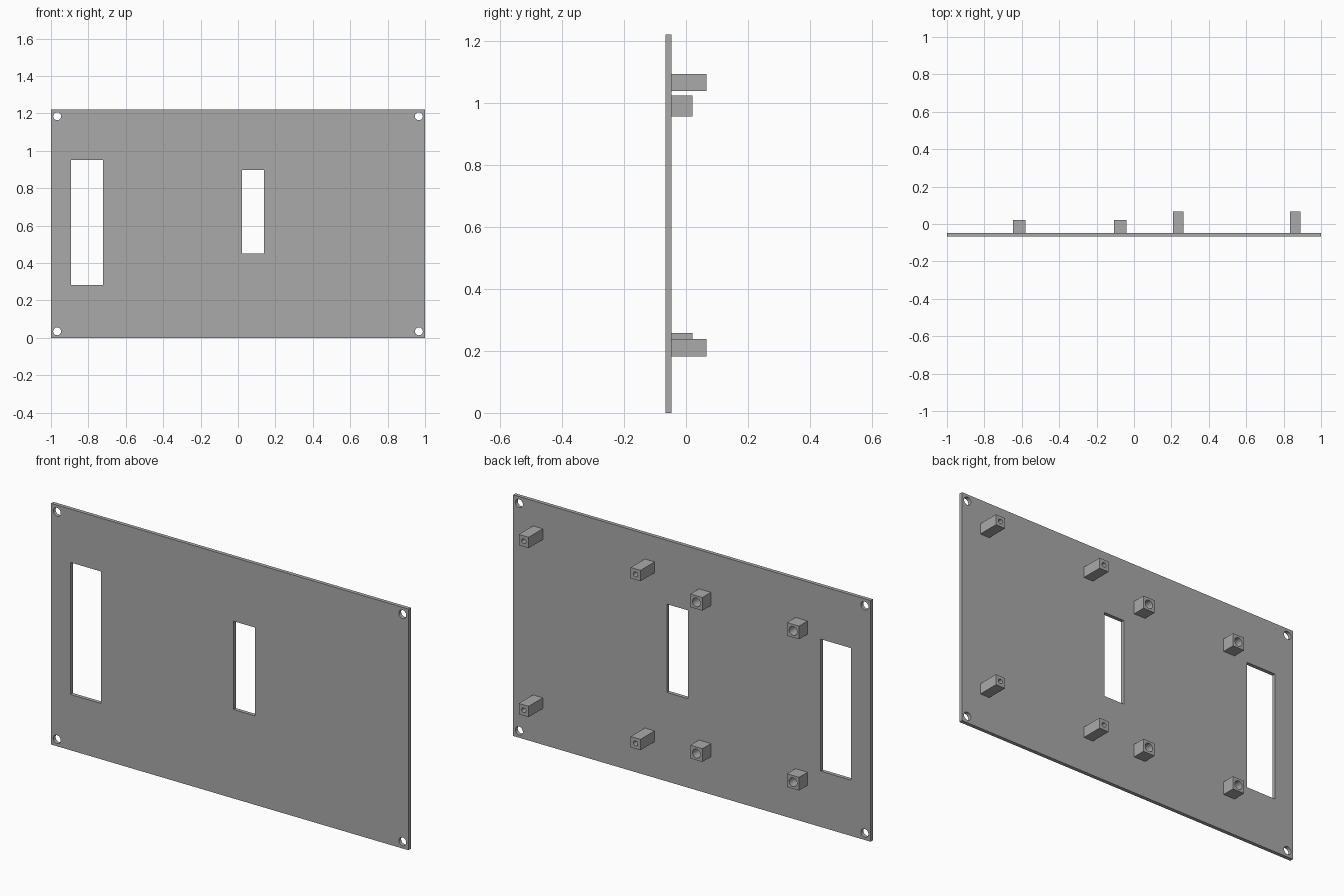
import bpy, bmesh
from math import pi
from mathutils import Matrix

if "Cube" in bpy.data.objects:
    bpy.data.objects.remove(bpy.data.objects["Cube"])

FRONT, BACK, TOP = -0.066, -0.047, 1.22

grey = bpy.data.materials.new("grey")
grey.use_nodes = True
grey.diffuse_color = (0.4, 0.4, 0.4, 1)
grey.node_tree.nodes["Principled BSDF"].inputs["Base Color"].default_value = grey.diffuse_color


def add_box(bm, x0, x1, y0, y1, z0, z1):
    centre = ((x0 + x1) / 2, (y0 + y1) / 2, (z0 + z1) / 2)
    size = (x1 - x0, y1 - y0, z1 - z0, 1)
    bmesh.ops.create_cube(bm, size=1, matrix=Matrix.Translation(centre) @ Matrix.Diagonal(size))


def add_rod(bm, x, z, radius, y0, y1):
    place = Matrix.Translation((x, (y0 + y1) / 2, z)) @ Matrix.Rotation(pi / 2, 4, "X")
    bmesh.ops.create_cone(bm, cap_ends=True, segments=32, radius1=radius, radius2=radius,
                          depth=y1 - y0, matrix=place)


def make_object(name, bm):
    mesh = bpy.data.meshes.new(name)
    bm.to_mesh(mesh)
    bm.free()
    mesh.materials.append(grey)
    obj = bpy.data.objects.new(name, mesh)
    bpy.context.collection.objects.link(obj)
    return obj


def cut_object(name, body, holes):
    """Subtract the hole shapes from the body and keep a clean mesh."""
    obj = make_object(name, body)
    cutter = make_object(name + "_cutter", holes)
    cutter.hide_render = True
    mod = obj.modifiers.new("holes", "BOOLEAN")
    mod.operation, mod.solver, mod.object = "DIFFERENCE", "EXACT", cutter
    graph = bpy.context.evaluated_depsgraph_get()
    result = bpy.data.meshes.new_from_object(obj.evaluated_get(graph))
    obj.modifiers.clear()
    obj.data = result
    bpy.data.objects.remove(cutter)
    bpy.ops.object.select_all(action="DESELECT")
    obj.select_set(True)
    bpy.context.view_layer.objects.active = obj
    bpy.ops.object.shade_smooth_by_angle(angle=pi / 6)


# Panel with two windows and four corner screw holes
panel, holes = bmesh.new(), bmesh.new()
add_box(panel, -1, 1, FRONT, BACK, 0, TOP)
add_box(holes, -0.892, -0.721, FRONT - 0.1, BACK + 0.1, 0.282, 0.95)
add_box(holes, 0.022, 0.14, FRONT - 0.1, BACK + 0.1, 0.45, 0.897)
for x in (-0.967, 0.967):
    for z in (0.035, TOP - 0.035):
        add_rod(holes, x, z, 0.021, FRONT - 0.1, BACK + 0.1)
cut_object("panel", panel, holes)


# Square bored standoffs on the back
def standoffs(name, xs, zs, half, tip, bore):
    for i, x in enumerate(xs):
        for j, z in enumerate(zs):
            post, hole = bmesh.new(), bmesh.new()
            add_box(post, x - half, x + half, BACK, tip, z - half, z + half)
            add_rod(hole, x, z, bore, BACK - 0.05, tip + 0.05)
            side, level = ("right", "left")[i], ("lower", "upper")[j]
            cut_object(f"{name}_{level}_{side}", post, hole)


standoffs("long_standoff", (0.236, 0.862), (0.21, 1.065), 0.0275, 0.066, 0.012)
standoffs("short_standoff", (-0.614, -0.073), (0.224, 0.989), 0.0335, 0.021, 0.022)
